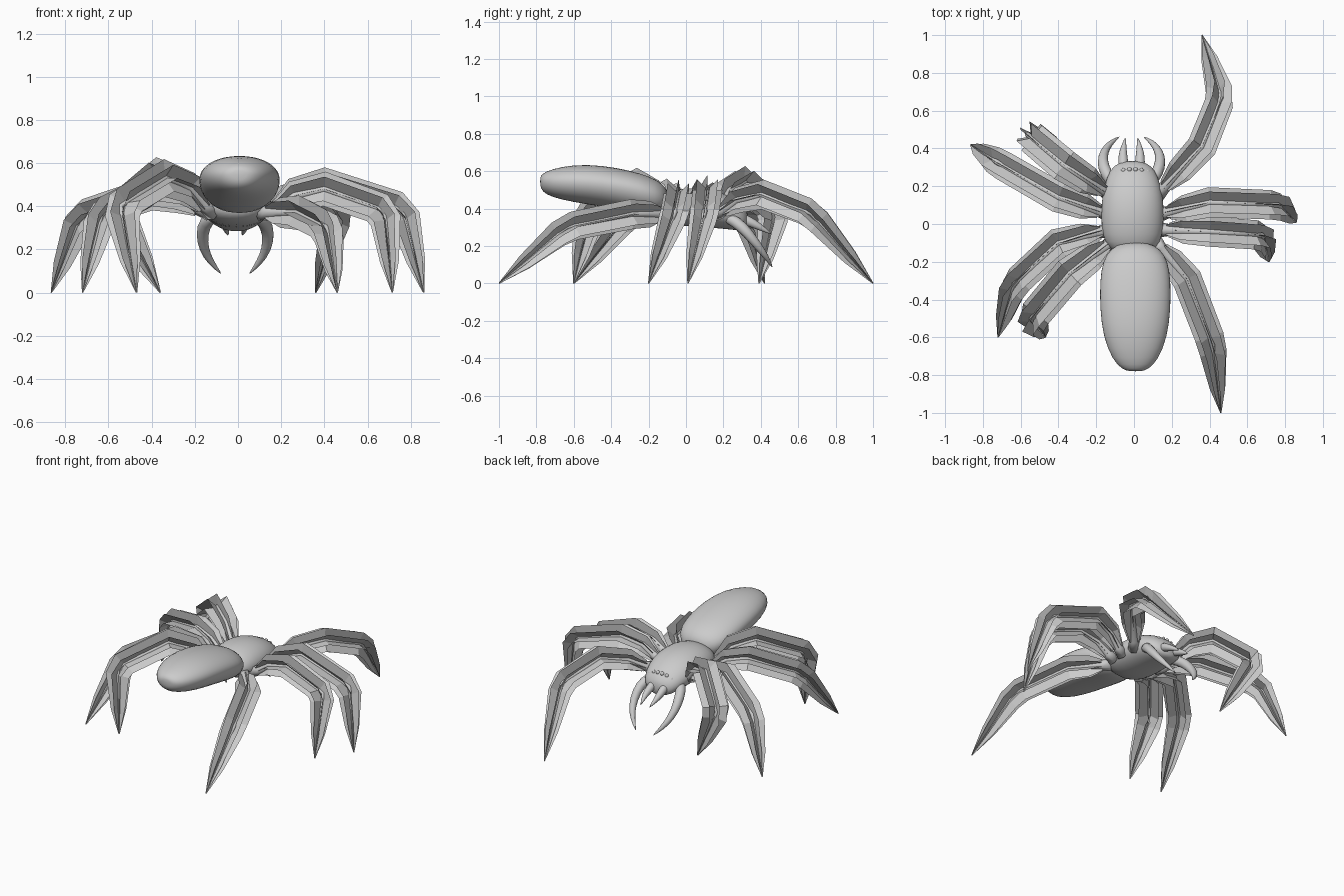
import bpy, math
from mathutils import Vector as V

if "Cube" in bpy.data.objects:
    bpy.data.objects.remove(bpy.data.objects["Cube"])


def make(name, verts, faces, smooth=False, sub=0):
    me = bpy.data.meshes.new(name)
    me.from_pydata([tuple(v) for v in verts], [], faces)
    me.polygons.foreach_set("use_smooth", [smooth] * len(me.polygons))
    ob = bpy.data.objects.new(name, me)
    bpy.context.collection.objects.link(ob)
    if sub:
        ob.modifiers.new("Smooth", "SUBSURF").levels = sub
        ob.modifiers["Smooth"].render_levels = sub
    return ob


def skin(name, rings, sub=1):
    """Join equal rings of points into a closed smooth skin."""
    n = len(rings[0])
    faces = [(i * n + j, i * n + (j + 1) % n, (i + 1) * n + (j + 1) % n, (i + 1) * n + j)
             for i in range(len(rings) - 1) for j in range(n)]
    faces += [tuple(reversed(range(n))), tuple(range((len(rings) - 1) * n, len(rings) * n))]
    return make(name, [p for r in rings for p in r], faces, True, sub)


def body(name, cx, sections, n=20):
    """Sections: (y, half width, bottom z, widest z, top z), egg-shaped rings."""
    rings = []
    for y, w, z0, zm, z1 in sections:
        ring = []
        for k in range(n):
            a = -2 * math.pi * k / n
            c, s = math.cos(a), math.sin(a)
            c = math.copysign(abs(c) ** 0.95, c)
            ring.append((cx + w * c, y, zm + s * (z1 - zm if s > 0 else zm - z0)))
        rings.append(ring)
    return skin(name, rings)


def frames(pts, side=None):
    """Side and up vectors along a path."""
    out = []
    for i in range(len(pts)):
        a = (pts[i] - pts[i - 1]).normalized() if i else V()
        b = (pts[i + 1] - pts[i]).normalized() if i < len(pts) - 1 else V()
        t = (a + b).normalized()
        s = side or t.cross(V((0, 0, 1)))
        s = (s - t * s.dot(t)).normalized()
        out.append((s, s.cross(t)))
    return out


def tube(name, pts, radii, side=None, n=8, sub=1):
    pts = [V(p) for p in pts]
    ang = [2 * math.pi * k / n for k in range(n)]
    return skin(name, [[p + (s * math.cos(a) + u * math.sin(a)) * r for a in ang]
                       for p, r, (s, u) in zip(pts, radii, frames(pts, side))], sub)


# Abdomen and head section
body("abdomen", 0.007, [
    (-0.78, 0.03, 0.525, 0.548, 0.565), (-0.77, 0.07, 0.49, 0.545, 0.587),
    (-0.72, 0.122, 0.46, 0.545, 0.612), (-0.6, 0.172, 0.432, 0.545, 0.637),
    (-0.45, 0.19, 0.41, 0.535, 0.633), (-0.3, 0.19, 0.38, 0.51, 0.605),
    (-0.2, 0.176, 0.363, 0.485, 0.575), (-0.13, 0.135, 0.37, 0.46, 0.54),
    (-0.095, 0.06, 0.41, 0.45, 0.49)])
body("head_section", -0.008, [
    (-0.16, 0.06, 0.37, 0.40, 0.44), (-0.13, 0.13, 0.335, 0.40, 0.475),
    (-0.06, 0.162, 0.31, 0.40, 0.505), (0.05, 0.17, 0.30, 0.40, 0.515),
    (0.16, 0.162, 0.295, 0.395, 0.50), (0.25, 0.137, 0.285, 0.37, 0.46),
    (0.31, 0.105, 0.28, 0.345, 0.41), (0.335, 0.04, 0.30, 0.335, 0.37)])

# Eyes in a shallow arc, mostly sunk into the head
for i, x in enumerate((-0.08, -0.048, -0.016, 0.016, 0.048, 0.08)):
    bpy.ops.mesh.primitive_uv_sphere_add(segments=10, ring_count=6, radius=0.013,
                                         location=(x - 0.008, 0.288 - x * x * 2, 0.423 - x * x * 3.4))
    bpy.context.object.name = f"eye_{i + 1}"
    bpy.ops.object.shade_smooth()

# Pincers and the small inner fangs
for m, tag in ((-1, "left"), (1, "right")):
    def mir(pts):
        return [(m * x - 0.013, y, z) for x, y, z in pts]
    tube(f"{tag}_pincer", mir([(0.09, 0.2, 0.36), (0.138, 0.27, 0.33), (0.155, 0.33, 0.27),
                               (0.146, 0.385, 0.2), (0.113, 0.43, 0.14), (0.062, 0.464, 0.083)]),
         [0.03, 0.036, 0.032, 0.025, 0.017, 0.002])
    tube(f"{tag}_fang", mir([(0.04, 0.27, 0.36), (0.045, 0.33, 0.335), (0.046, 0.39, 0.305),
                             (0.032, 0.46, 0.262)]), [0.03, 0.03, 0.022, 0.002])

# Legs: hip, top of the arch, knee, foot tip, blade width factor
legs = {
    "right_leg_1": ((0.12, 0.15, 0.37), (0.36, 0.41, 0.475), (0.462, 0.67, 0.375), (0.36, 1.0, 0), 1),
    "right_leg_2": ((0.13, 0.05, 0.37), (0.40, 0.115, 0.50), (0.765, 0.1, 0.385), (0.86, 0.01, 0), 1),
    "right_leg_3": ((0.13, -0.03, 0.37), (0.40, -0.04, 0.48), (0.68, -0.06, 0.38), (0.715, -0.2, 0), 1),
    "right_leg_4": ((0.11, -0.09, 0.37), (0.28, -0.29, 0.37), (0.415, -0.64, 0.30), (0.46, -1.0, 0), 1),
    "left_leg_1": ((-0.12, 0.15, 0.37), (-0.37, 0.31, 0.54), (-0.565, 0.475, 0.38), (-0.36, 0.39, 0), 1.1),
    "left_leg_2": ((-0.13, 0.05, 0.37), (-0.40, 0.14, 0.46), (-0.73, 0.33, 0.35), (-0.865, 0.42, 0), 1),
    "left_leg_3": ((-0.13, -0.03, 0.37), (-0.40, -0.1, 0.48), (-0.635, -0.32, 0.36), (-0.72, -0.6, 0), 1),
    "left_leg_4": ((-0.11, -0.09, 0.37), (-0.34, -0.26, 0.53), (-0.545, -0.505, 0.40), (-0.47, -0.6, 0), 1.1),
}
for name, (*pts, fac) in legs.items():
    hip, top, knee, foot = map(V, pts)
    start = hip.lerp(top, 0.2)
    rise = hip.lerp(top, 0.5)
    rise.z += (top.z - hip.z) * 0.22
    side = V((knee.y - hip.y, hip.x - knee.x, 0)).normalized()

    # Thin rounded core
    tube(name + "_core", [hip, start, rise, top, knee, foot],
         [0.042, 0.032, 0.024, 0.018, 0.014, 0.002], side, n=6, sub=0)

    # Crossed flat blades running the length of the leg
    path = [start, rise, top, knee.lerp(top, 0.12), knee.lerp(foot, 0.12), knee.lerp(foot, 0.62), foot]
    width = [0.038, 0.07, 0.08, 0.078, 0.073, 0.044, 0.003]
    verts, faces = [], []
    for deg in (0, 45, 90, 135):
        a, k0 = math.radians(deg), len(verts)
        for p, w, (s, u) in zip(path, width, frames(path, side)):
            d = (s * math.cos(a) + u * math.sin(a)) * w * fac
            verts += [p - d, p + d]
        faces += [(k0 + i, k0 + i + 1, k0 + i + 3, k0 + i + 2) for i in range(0, 2 * len(path) - 2, 2)]
    make(name + "_blades", verts, faces)
